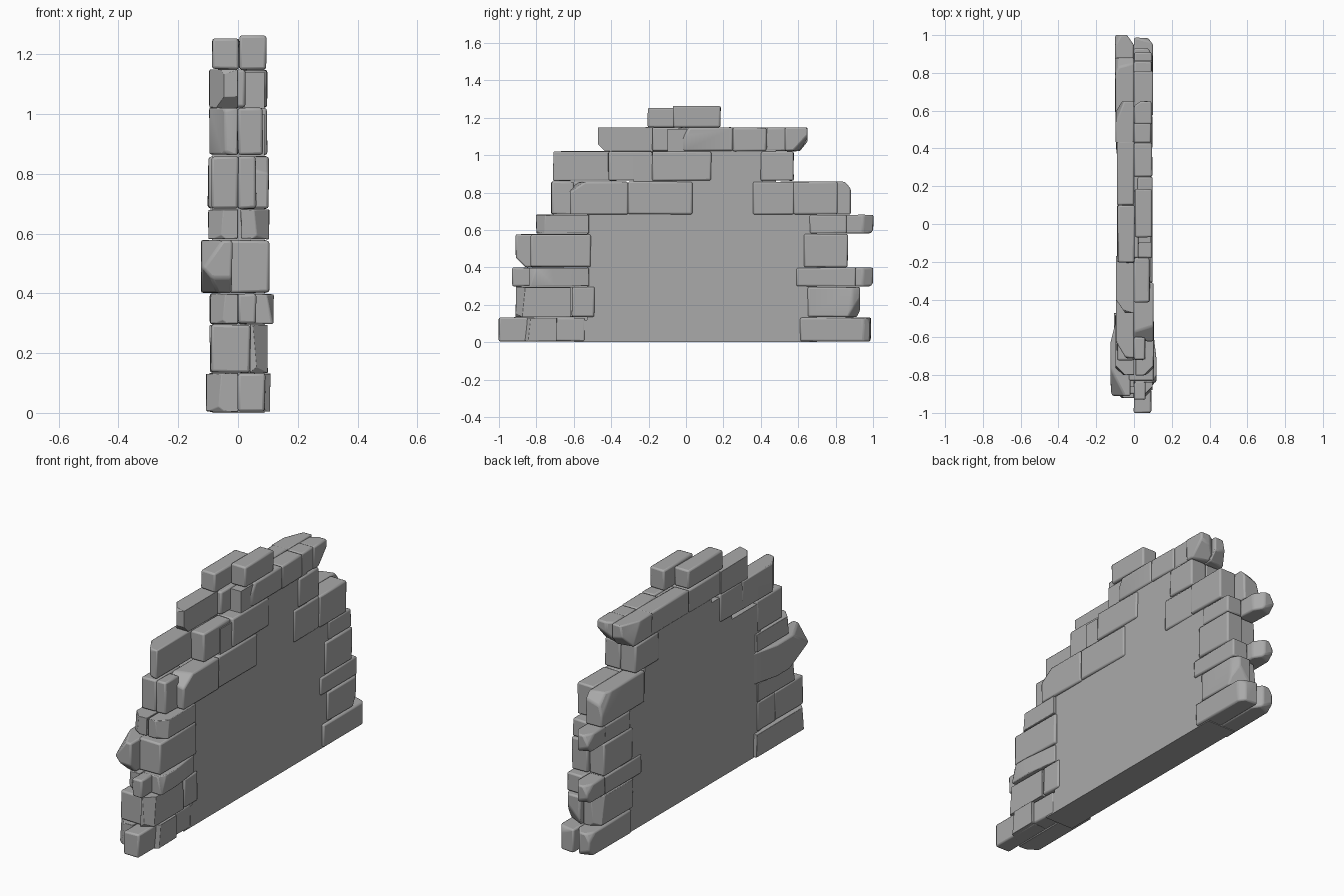
import bpy
import bmesh
import random
from mathutils import Vector

random.seed(4)

stone = bpy.data.materials.new("grey_stone")
stone.diffuse_color = (0.40, 0.40, 0.40, 1)


def finish(name, bm, bevel):
    """Turn a bmesh into a softly bevelled stone object."""
    bmesh.ops.recalc_face_normals(bm, faces=bm.faces)
    mesh = bpy.data.meshes.new(name)
    bm.to_mesh(mesh)
    bm.free()
    mesh.materials.append(stone)
    ob = bpy.data.objects.new(name, mesh)
    bpy.context.collection.objects.link(ob)
    if bevel:
        mod = ob.modifiers.new("worn_edges", 'BEVEL')
        mod.width = bevel
        mod.segments = 2
        mod.limit_method = 'ANGLE'
        mod.angle_limit = 0.35
    return ob


def brick(name, side, y0, y1, z0, z1, out=0.094, inner=0.0, chips=()):
    """Block on one side (+1 / -1) of the wall; each chip slices a corner:
    (outward, y, z, depth)."""
    bm = bmesh.new()
    bmesh.ops.create_cube(bm, size=1)
    half = Vector(((out - inner) / 2, (y1 - y0) / 2, (z1 - z0) / 2))
    mid = Vector((side * (out + inner) / 2, (y0 + y1) / 2, (z0 + z1) / 2))
    for v in bm.verts:
        v.co = Vector([v.co[i] * 2 * half[i] + mid[i] + random.uniform(-0.002, 0.002)
                       for i in range(3)])
        v.co.z = max(v.co.z, 0)
    for nx, ny, nz, depth in chips:
        n = Vector((nx * side, ny, nz)).normalized()
        reach = sum(abs(n[i]) * half[i] for i in range(3)) - depth
        cut = bmesh.ops.bisect_plane(bm, geom=bm.verts[:] + bm.edges[:] + bm.faces[:],
                                     plane_co=mid + n * reach, plane_no=n, clear_outer=True)
        rim = [e for e in cut['geom_cut'] if isinstance(e, bmesh.types.BMEdge)]
        if rim:
            bmesh.ops.contextual_create(bm, geom=rim)
    return finish(name, bm, 0.009)


def course(name, z0, z1, right, left):
    """One course: (y0, y1[, outer x[, chips[, inner x]]]) for each side."""
    for label, side, stones in (("right", 1, right), ("left", -1, left)):
        for i, s in enumerate(stones):
            out = s[2] if len(s) > 2 else 0.094
            chips = s[3] if len(s) > 3 else ()
            inner = s[4] if len(s) > 4 else 0.0
            brick(f"{name}_{label}_brick_{i + 1}", side, s[0], s[1], z0, z1, out, inner, chips)


# Common breakages at the two ends
FRONT = ((1, -1, 0.1, 0.035), (0.6, -1, -0.7, 0.025), (0.5, -0.8, 1, 0.02))
BACK = ((1, 0.9, 0.1, 0.035), (0.6, 1, -0.7, 0.025), (0.5, 0.8, 1, 0.02))
BACK_IN = ((-1, 0.7, 0, 0.03), (0.4, 1, -1, 0.025), (1, 0.5, 0.6, 0.02))
SLANT_FRONT = ((0.2, -0.7, 1, 0.045), (0.8, -0.5, 0.6, 0.02))
SLANT_BACK = ((1, 0.35, 0.3, 0.03), (0.2, 0.8, 0.7, 0.04))

# Plain rendered core with stepped outline
core = [(-0.6, 0), (0.7, 0), (0.7, 0.84), (0.48, 0.84), (0.48, 1.14), (-0.1, 1.14),
        (-0.1, 1.0), (-0.28, 1.0), (-0.28, 0.84), (-0.53, 0.84), (-0.53, 0.12), (-0.6, 0.12)]
bm = bmesh.new()
face = bm.faces.new([bm.verts.new((-0.086, y, z)) for y, z in core])
ext = bmesh.ops.extrude_face_region(bm, geom=[face])
bmesh.ops.translate(bm, vec=(0.174, 0, 0),
                    verts=[v for v in ext['geom'] if isinstance(v, bmesh.types.BMVert)])
finish("wall_core", bm, 0)

# Courses from the ground upwards
course("base", 0.005, 0.132,
       [(-1.0, -0.69, 0.09), (-0.7, -0.54, 0.09), (-0.88, -0.69, 0.108, FRONT, 0.03),
        (0.61, 0.985, 0.1, ((0.3, 1, 0.6, 0.02), (1, 0.7, 0, 0.02)))],
       [(-0.92, -0.47, 0.105, FRONT), (0.62, 0.99, 0.1, BACK_IN)])
course("second", 0.135, 0.295,
       [(-0.91, -0.62, 0.098, FRONT, 0.04), (-0.61, -0.49, 0.097),
        (0.65, 0.93, 0.098, ((0.5, 1, -0.5, 0.05), (1, 0.6, 0, 0.02)))],
       [(-0.9, -0.65, 0.09, (), -0.04), (-0.66, -0.5, 0.09), (0.6, 0.9, 0.094, BACK)])
course("third", 0.298, 0.398,
       [(-0.93, -0.83, 0.06), (-0.84, -0.52, 0.118, ((1, -0.6, 0.2, 0.02), (1, 0.12, 0, 0.022))),
        (0.59, 0.91, 0.097)],
       [(-0.86, -0.5, 0.092, FRONT), (0.52, 0.85), (0.84, 1.0, 0.094, BACK_IN)])
course("fourth", 0.402, 0.578,
       [(-0.83, -0.51, 0.104, (), -0.03), (0.63, 0.865, 0.097)],
       [(-0.91, -0.46, 0.124, ((1, -0.5, 0.7, 0.055), (1, -0.4, -0.8, 0.055),
                               (1, 0.25, 0, 0.04), (0, -1, -1, 0.035)), 0.02),
        (0.6, 0.85, 0.094)])
course("fifth", 0.582, 0.68,
       [(-0.8, -0.52, 0.104, FRONT, 0.01), (0.66, 0.86, 0.095)],
       [(-0.8, -0.48, 0.098, FRONT), (0.62, 0.87), (0.84, 1.0, 0.098, BACK_IN)])
course("sixth", 0.684, 0.858,
       [(-0.72, -0.6, 0.06), (-0.62, -0.31, 0.103, SLANT_FRONT), (-0.31, 0.035, 0.098),
        (0.36, 0.58, 0.094), (0.575, 0.81, 0.1)],
       [(-0.72, -0.5, 0.088), (0.5, 0.88, 0.1, SLANT_BACK)])
course("seventh", 0.864, 1.02,
       [(-0.415, -0.18, 0.082), (-0.18, 0.135, 0.098), (0.4, 0.575, 0.097)],
       [(-0.71, -0.36, 0.096, ((1, -0.6, 0, 0.045), (0.3, -1, 0.6, 0.02), (0.5, -1, -1, 0.025))),
        (-0.37, -0.17, 0.094), (0.37, 0.575, 0.094)])
course("eighth", 1.022, 1.148,
       [(-0.05, 0.25, 0.097, ((0.8, -1, 0.5, 0.05), (1, -0.6, 0, 0.025)), 0.02),
        (0.25, 0.43, 0.097), (0.43, 0.535, 0.09),
        (0.53, 0.65, 0.094, ((0.3, 1, -0.9, 0.055), (-0.7, 1, 0, 0.02)))],
       [(-0.47, -0.17, 0.096, ((1, -0.7, 0, 0.04), (0.3, -1, 0.8, 0.02), (0, -1, -1, 0.025))),
        (-0.18, 0.1, 0.09, (), -0.025), (0.1, 0.44, 0.09),
        (0.43, 0.65, 0.096, ((1, 0.4, 0.2, 0.04), (0.2, 1, -0.8, 0.045)))])
course("cap_right", 1.15, 1.262, [(-0.07, 0.185, 0.094, (), 0.004)], [])
course("cap_left", 1.15, 1.252, [], [(-0.205, 0.1, 0.086, (), -0.003)])

# Smooth the worn edges, keep broken faces crisp
bpy.ops.object.select_all(action='SELECT')
bpy.context.view_layer.objects.active = bpy.data.objects["wall_core"]
bpy.ops.object.shade_smooth_by_angle(angle=0.6)
